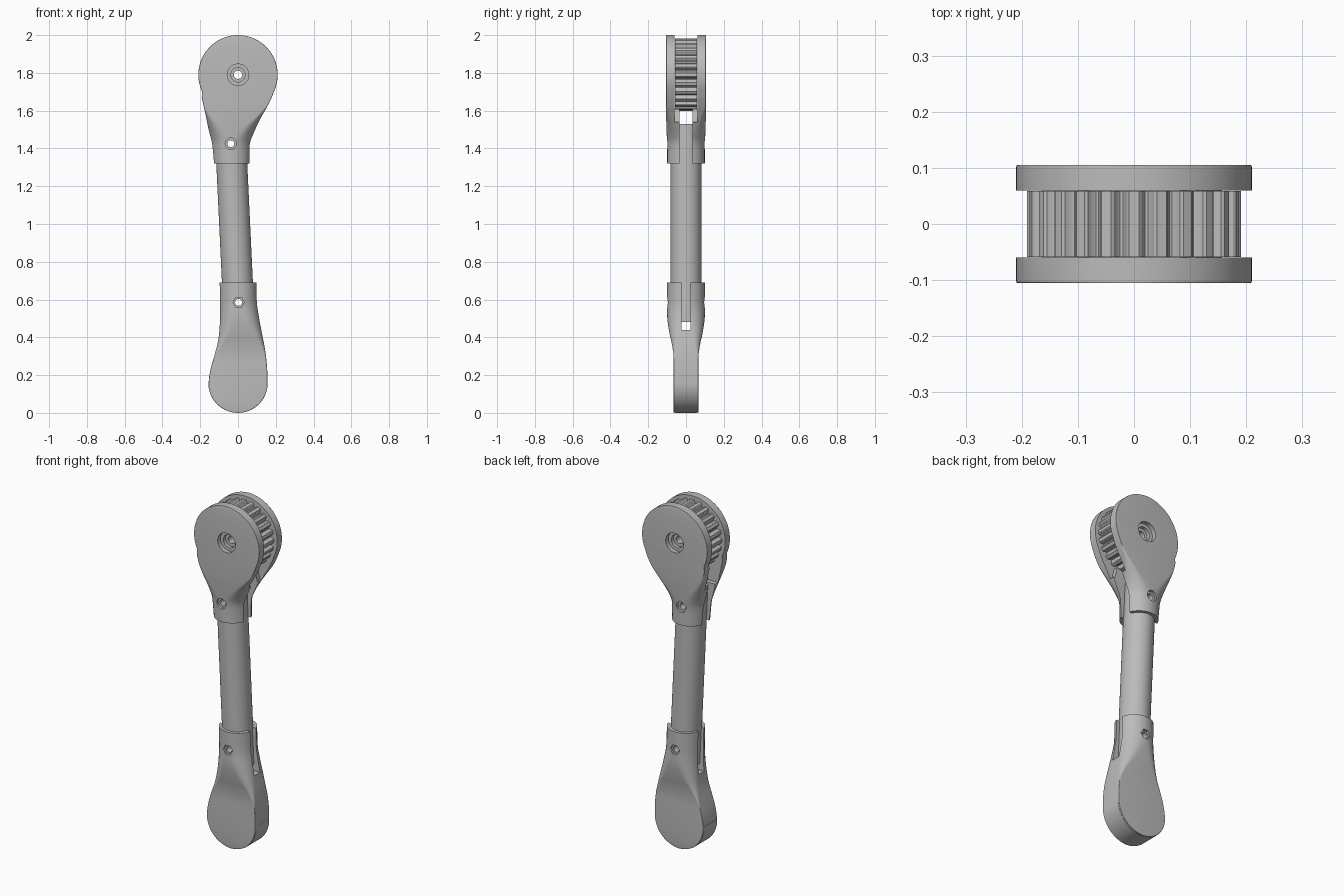
import bpy, bmesh
from math import sin, cos, pi, radians, sqrt
from mathutils import Vector

cube = bpy.data.objects.get("Cube")
if cube:
    bpy.data.objects.remove(cube, do_unlink=True)

GREY = (0.5, 0.5, 0.5, 1)
mat = bpy.data.materials.new("matte grey")
mat.use_nodes = True
mat.diffuse_color = GREY
mat.node_tree.nodes["Principled BSDF"].inputs["Base Color"].default_value = GREY


def finish(name, bm):
    bmesh.ops.recalc_face_normals(bm, faces=bm.faces)
    me = bpy.data.meshes.new(name)
    bm.to_mesh(me)
    bm.free()
    me.materials.append(mat)
    ob = bpy.data.objects.new(name, me)
    bpy.context.collection.objects.link(ob)
    return ob


def skin(name, rings):
    """Bridge equal point rings and cap both ends."""
    bm = bmesh.new()
    loops = [[bm.verts.new(p) for p in ring] for ring in rings]
    n = len(loops[0])
    for a, b in zip(loops, loops[1:]):
        for i in range(n):
            j = (i + 1) % n
            bm.faces.new((a[i], a[j], b[j], b[i]))
    bm.faces.new(loops[0])
    bm.faces.new(loops[-1])
    return finish(name, bm)


def prism(name, pts, y0, y1):
    return skin(name, [[(x, y, z) for x, z in pts] for y in (y0, y1)])


def circle(cx, cz, r, n=48):
    return [(cx + r * cos(2 * pi * i / n), cz + r * sin(2 * pi * i / n)) for i in range(n)]


def box(x, z0, z1, y):
    return prism("cutter", [(-x, z0), (x, z0), (x, z1), (-x, z1)], -y, y)


def section(z, left, right, hy, r):
    """Rounded rectangle across the limb at height z."""
    cx, hx = (left + right) / 2, (right - left) / 2
    r = min(r, hx * 0.98, hy * 0.98)
    pts = []
    for k, (sx, sy) in enumerate(((1, 1), (-1, 1), (-1, -1), (1, -1))):
        for i in range(9):
            a = (k + i / 8) * pi / 2
            pts.append((cx + sx * (hx - r) + r * cos(a), sy * (hy - r) + r * sin(a), z))
    return pts


def smooth_stations(keys, steps=4):
    """Catmull-Rom interpolation of section settings."""
    k = [Vector(v) for v in keys]
    k = [k[0]] + k + [k[-1]]
    out = []
    for p, a, b, q in zip(k, k[1:], k[2:], k[3:]):
        for i in range(steps):
            t = i / steps
            out.append(a + (b - a) * t * t * (3 - 2 * t)
                       + (b - p) * 0.5 * (t - 2 * t * t + t ** 3)
                       + (q - a) * 0.5 * (t ** 3 - t * t))
    return out + [k[-1]]


def limb(name, keys, cz, r, hy, up, start):
    """Sleeve blending into a flat round end."""
    st = smooth_stations(keys)
    for i in range(28):
        t = radians(start + (88 - start) * i / 27)
        st.append((cz + up * r * sin(t), -r * cos(t), r * cos(t), hy, 0.003))
    return skin(name, [section(*s) for s in st])


def cut(ob, cutters):
    for c in cutters:
        c.hide_render = True
        m = ob.modifiers.new("cut", "BOOLEAN")
        m.operation, m.object, m.solver = "DIFFERENCE", c, "EXACT"
        bpy.context.view_layer.objects.active = ob
        bpy.ops.object.modifier_apply(modifier=m.name)
        bpy.data.objects.remove(c, do_unlink=True)


def bolt_hole(x, z, r, pocket, depth, face, sides=48):
    """Through hole with a pocket on the front and back faces."""
    return [prism("cutter", circle(x, z, r), -0.2, 0.2)] + [
        prism("cutter", circle(x, z, pocket, sides), s * (face - depth), s * 0.2) for s in (-1, 1)]


# Forked upper housing
HUB = 1.79
upper_housing = limb("upper_housing", [
    (1.32, -0.132, 0.066, 0.1, 0.1), (1.42, -0.142, 0.068, 0.1, 0.098),
    (1.47, -0.15, 0.08, 0.102, 0.085), (1.52, -0.16, 0.1, 0.104, 0.06),
    (1.57, -0.17, 0.125, 0.105, 0.03), (1.62, -0.181, 0.154, 0.105, 0.008),
    (1.67, -0.192, 0.179, 0.105, 0.003)], HUB, 0.21, 0.105, 1, -25)
cut(upper_housing, [prism("cutter", circle(0, HUB, 0.2, 64), -0.06, 0.06),
                    box(0.4, HUB, 2.1, 0.06), box(0.4, 1.2, 1.64, 0.034)]
    + bolt_hole(0, HUB, 0.038, 0.057, 0.025, 0.105)
    + bolt_hole(-0.038, 1.425, 0.018, 0.03, 0.015, 0.1))
# Open the fork along both sides of the pulley
cut(upper_housing, [prism("cutter", [(s * 0.12, HUB), (s * 0.4, HUB), (s * 0.4, 1.54),
                                     (s * 0.1, 1.54), (s * 0.08, 1.62)], -0.06, 0.06)
                    for s in (-1, 1)])

# Toothed pulley
TEETH = 24
teeth = []
for i in range(TEETH):
    for off, r in ((-0.27, 0.187), (-0.17, 0.191), (0.17, 0.191), (0.27, 0.187),
                   (0.34, 0.176), (0.44, 0.171), (0.56, 0.171), (0.66, 0.176)):
        a = 2 * pi * (i + off) / TEETH
        teeth.append((r * cos(a), HUB + r * sin(a)))
pulley = prism("pulley", teeth, -0.059, 0.059)
cut(pulley, [prism("cutter", circle(0, HUB, 0.022), -0.2, 0.2)])

# Round connecting tube, leaning slightly
tube = skin("tube", [[(cx + x, z, h) for x, z in circle(0, 0, 0.082, 64)]
                     for cx, h in ((0.007, 0.48), (-0.043, 1.53))])
cut(tube, [prism("cutter", circle(x, z, 0.018), -0.2, 0.2)
           for x, z in ((-0.038, 1.425), (0.003, 0.585))])

# Lower foot with slotted sleeve
SOLE = 0.157
foot = limb("foot", [
    (0.69, -0.1, 0.1, 0.1, 0.1), (0.58, -0.098, 0.103, 0.1, 0.098),
    (0.5, -0.096, 0.113, 0.099, 0.085), (0.42, -0.1, 0.127, 0.087, 0.055),
    (0.36, -0.11, 0.139, 0.074, 0.03), (0.3, -0.126, 0.148, 0.066, 0.008),
    (0.24, -0.143, 0.154, 0.065, 0.003), (0.19, -0.153, 0.156, 0.065, 0.003)],
    SOLE, 0.156, 0.065, -1, 0)
cut(foot, [box(0.4, 0.44, 0.8, 0.025)]
    + bolt_hole(0.003, 0.585, 0.018, 0.03, 0.015, 0.1, 6))

# Curved sole strip set into the rim of the foot
arc = [(0.157 * cos(a), SOLE + 0.157 * sin(a))
       for a in (radians(-183 + 186 * i / 48) for i in range(49))]
sole_strip = prism("sole_strip", arc, -0.058, 0.058)

# Smooth shading with crisp edges
bpy.ops.object.select_all(action="DESELECT")
for ob in (upper_housing, pulley, tube, foot, sole_strip):
    ob.select_set(True)
    bpy.context.view_layer.objects.active = ob
bpy.ops.object.shade_smooth_by_angle(angle=radians(30))
